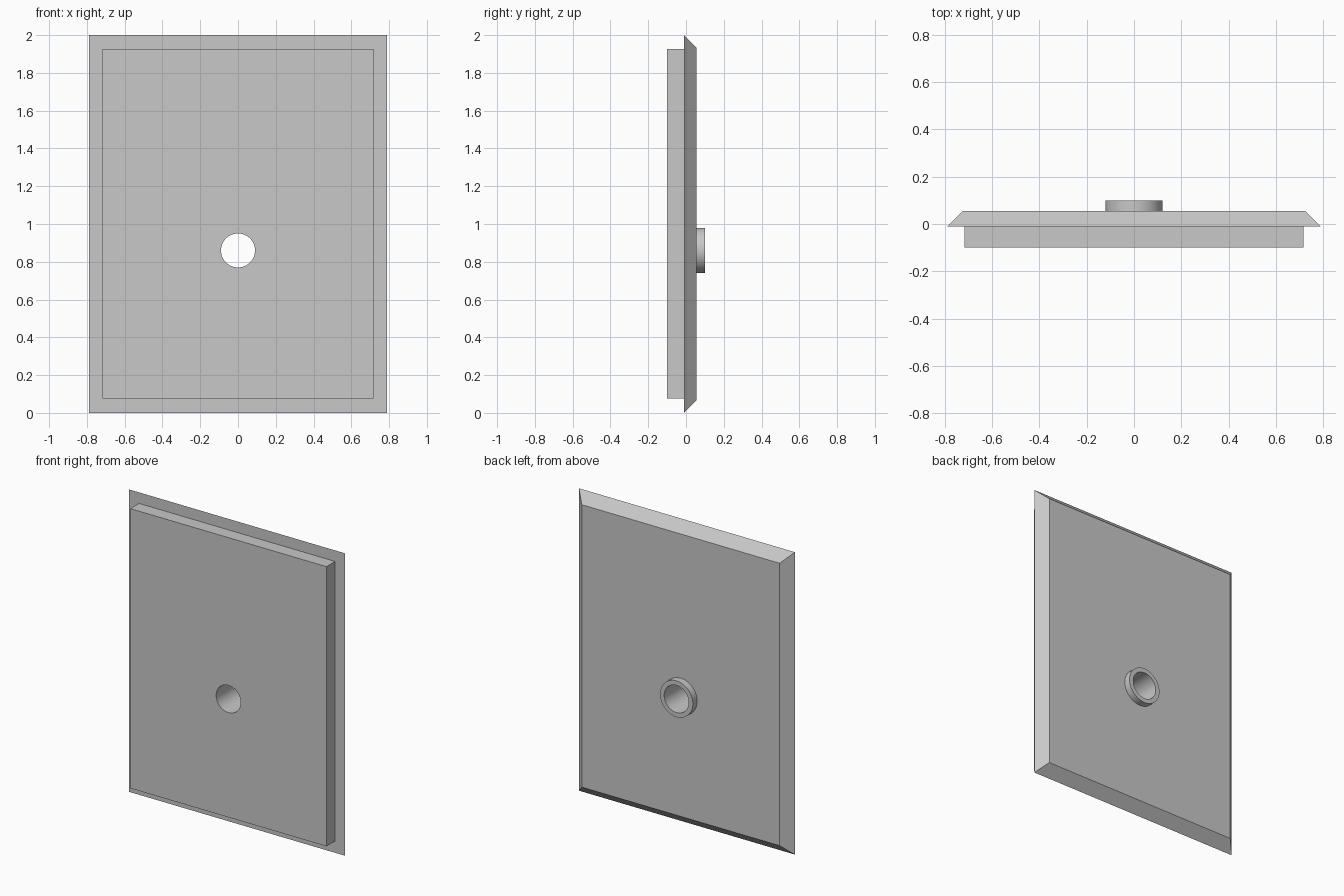
import bpy, bmesh
from math import pi, radians
from mathutils import Matrix, Vector

old = bpy.data.objects.get("Cube")
if old:
    bpy.data.objects.remove(old, do_unlink=True)

grey = bpy.data.materials.new("plain grey")
grey.use_nodes = True
grey.diffuse_color = (0.58, 0.58, 0.58, 1)
grey.node_tree.nodes["Principled BSDF"].inputs["Base Color"].default_value = grey.diffuse_color

HOLE_Z = 0.86
HOLE_R = 0.09
Y_FRONT, Y_SEAM, Y_BACK, Y_COLLAR = -0.1, -0.01, 0.055, 0.1


def finish(name, bm):
    bmesh.ops.recalc_face_normals(bm, faces=bm.faces)
    mesh = bpy.data.meshes.new(name)
    bm.to_mesh(mesh)
    bm.free()
    mesh.materials.append(grey)
    obj = bpy.data.objects.new(name, mesh)
    bpy.context.collection.objects.link(obj)
    return obj


def slab(name, half_x, z0, z1, y0, y1, chamfer=0):
    """Box between two depths, its back face drawn in by the chamfer."""
    bm = bmesh.new()
    bmesh.ops.create_cube(bm, size=2)
    for v in bm.verts:
        back = v.co.y > 0
        inset = chamfer if back else 0
        v.co = Vector((v.co.x * (half_x - inset),
                       y1 if back else y0,
                       z1 - inset if v.co.z > 0 else z0 + inset))
    return finish(name, bm)


def disc(name, radius, y0, y1):
    """Cylinder lying along y, centred on the hole."""
    bm = bmesh.new()
    place = Matrix.Translation((0, (y0 + y1) / 2, HOLE_Z)) @ Matrix.Rotation(pi / 2, 4, "X")
    bmesh.ops.create_cone(bm, cap_ends=True, segments=64, radius1=radius,
                          radius2=radius, depth=y1 - y0, matrix=place)
    return finish(name, bm)


# Main parts
parts = [
    slab("front_panel", 0.717, 0.077, 1.927, Y_FRONT, Y_SEAM),
    slab("bevelled_plate", 0.79, 0, 2, Y_SEAM, Y_BACK, 0.066),
    disc("hole_collar", 0.12, Y_BACK, Y_COLLAR),
]

# Round hole through every part
cutter = disc("hole_cutter", HOLE_R, -0.3, 0.3)
cutter.hide_render = True
for obj in parts:
    cut = obj.modifiers.new("hole", "BOOLEAN")
    cut.operation = "DIFFERENCE"
    cut.solver = "EXACT"
    cut.object = cutter
    bpy.ops.object.select_all(action="DESELECT")
    obj.select_set(True)
    bpy.context.view_layer.objects.active = obj
    bpy.ops.object.modifier_apply(modifier=cut.name)
    bpy.ops.object.shade_smooth_by_angle(angle=radians(30))
bpy.data.objects.remove(cutter, do_unlink=True)
